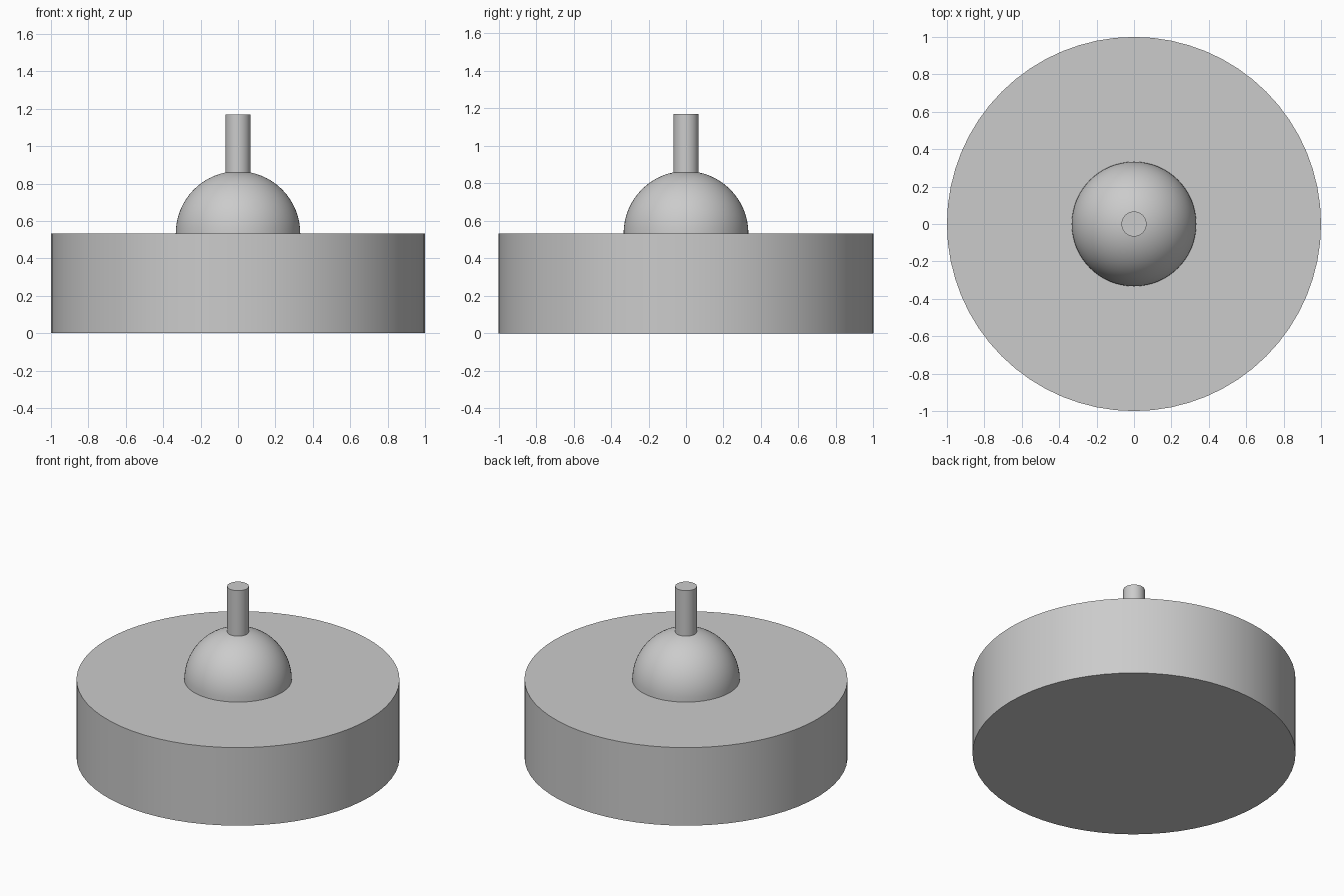
import bpy
import bmesh
from math import radians

BASE_TOP = 0.533
DOME_RADIUS = 0.333
STEM_RADIUS = 0.067
STEM_TOP = 1.17

cube = bpy.data.objects.get("Cube")
if cube:
    bpy.data.objects.remove(cube, do_unlink=True)

grey = bpy.data.materials.new("plain_grey")
grey.use_nodes = True
colour = (0.6, 0.6, 0.6, 1)
grey.diffuse_color = colour
grey.node_tree.nodes["Principled BSDF"].inputs["Base Color"].default_value = colour


def finish(obj, name):
    obj.name = obj.data.name = name
    obj.data.materials.append(grey)
    bpy.ops.object.shade_smooth_by_angle(angle=radians(30))


def cylinder(name, radius, bottom, top, sides):
    bpy.ops.mesh.primitive_cylinder_add(
        vertices=sides, radius=radius, depth=top - bottom,
        location=(0, 0, (bottom + top) / 2))
    finish(bpy.context.object, name)


# Wide round base
cylinder("base", 1, 0, BASE_TOP, 64)

# Dome: the upper half of a sphere resting on the base
bpy.ops.mesh.primitive_uv_sphere_add(
    segments=64, ring_count=32, radius=DOME_RADIUS, location=(0, 0, BASE_TOP))
dome = bpy.context.object
bm = bmesh.new()
bm.from_mesh(dome.data)
bmesh.ops.delete(bm, geom=[v for v in bm.verts if v.co.z < -0.001], context='VERTS')
bm.to_mesh(dome.data)
bm.free()
finish(dome, "dome")

# Thin upright stem, sunk slightly into the dome
cylinder("stem", STEM_RADIUS, BASE_TOP + DOME_RADIUS - 0.02, STEM_TOP, 32)
